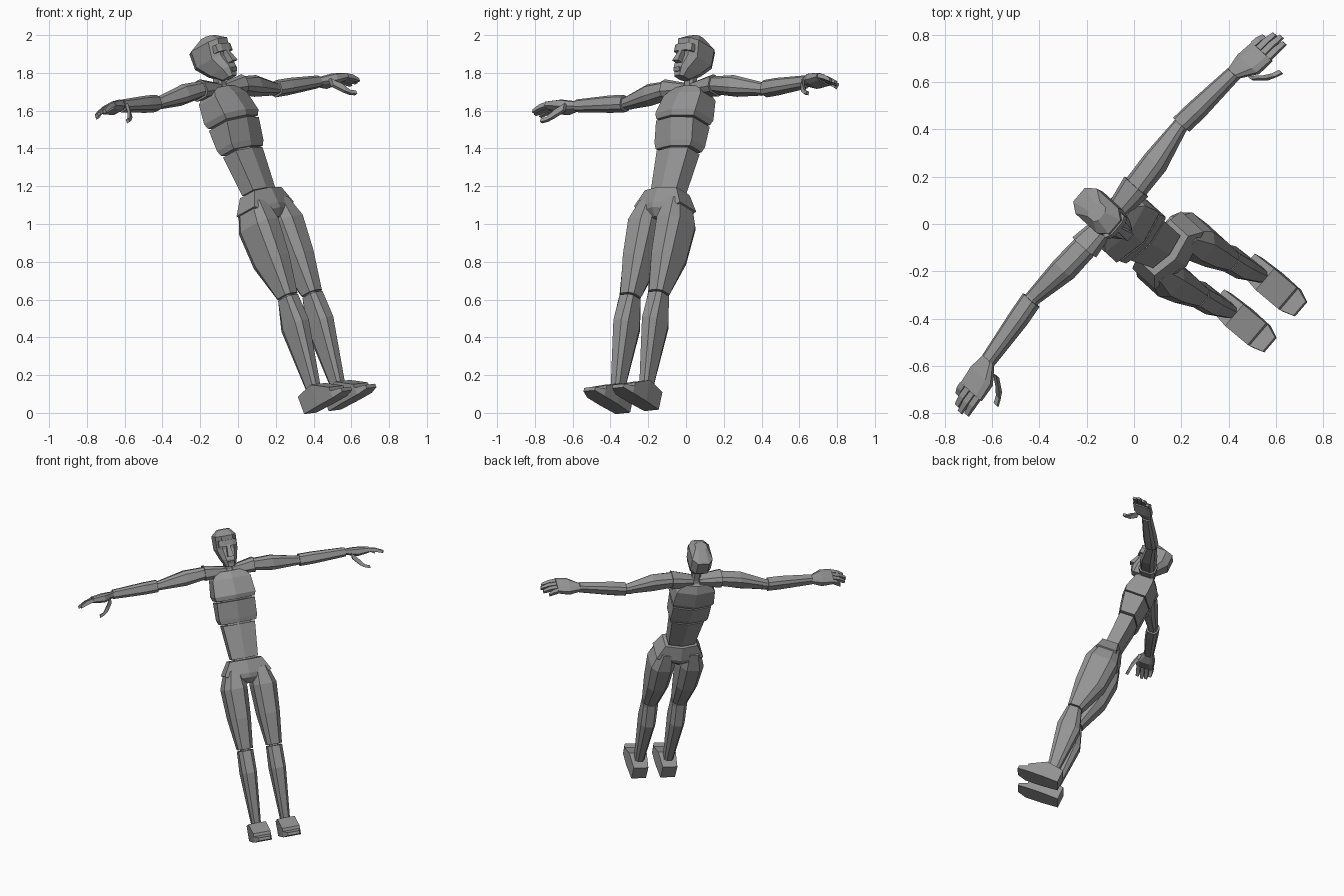
import bpy, bmesh
from mathutils import Matrix, Vector

default_cube = bpy.data.objects.get("Cube")
if default_cube:
    bpy.data.objects.remove(default_cube, do_unlink=True)

grey = bpy.data.materials.new("plain_grey")
grey.use_nodes = True
grey.diffuse_color = (.3, .3, .3, 1)
grey.node_tree.nodes["Principled BSDF"].inputs["Base Color"].default_value = grey.diffuse_color

# Body frame: the whole figure leans back and is turned; its origin is the neck base
body_left = Vector((.65, .76, .08)).normalized()
body_up = Vector((-.34, .19, .92))
body_up = (body_up - body_left * body_up.dot(body_left)).normalized()
body_back = body_up.cross(body_left)
pose = Matrix((body_left, body_back, body_up)).transposed().to_4x4()
pose.translation = (-.1, .03, 1.72)

# Unit cross-sections: a plain box, a box with cut corners, a box with a centre ridge
corners = [(1, 1), (1, -1), (-1, -1), (-1, 1)]
box = corners
chamfered = []
for x, y in corners:
    along_edge, along_side = (x * .55, y), (x, y * .6)
    chamfered += [along_edge, along_side] if x == y else [along_side, along_edge]
ridged = [(0, 1), (1, .7), (1, -.7), (0, -1), (-1, -.7), (-1, .7)]


def at(up, front=0, left=0):
    """A point of the body, measured from the neck base."""
    return Vector((left, -front, up))


def loft(name, outline, path, widths, depths):
    """Skin an outline along a path; parts beside the midline are mirrored."""
    travel = path[-1] - path[0]
    main = max(range(3), key=lambda axis: abs(travel[axis]))
    across, other = [axis for axis in (0, 2, 1) if axis != main]
    bm = bmesh.new()
    rings = []
    for centre, width, depth in zip(path, widths, depths):
        ring = []
        for x, y in outline:
            point = centre.copy()
            point[across] += x * width
            point[other] += y * depth
            ring.append(bm.verts.new(point))
        rings.append(ring)
    for low, high in zip(rings, rings[1:]):
        for i in range(len(outline)):
            bm.faces.new((low[i - 1], low[i], high[i], high[i - 1]))
    bm.faces.new(rings[0])
    bm.faces.new(rings[-1])
    bmesh.ops.recalc_face_normals(bm, faces=bm.faces)
    mesh = bpy.data.meshes.new(name)
    bm.to_mesh(mesh)
    bm.free()
    mesh.materials.append(grey)
    part = bpy.data.objects.new(name, mesh)
    bpy.context.collection.objects.link(part)
    part.matrix_world = pose
    if path[0].x > 0:
        mirror = part.modifiers.new("other_side", "MIRROR")
        mirror.use_mirror_merge = False


def joint(name, centre, direction, size):
    """A small block filling the seam between two limb segments."""
    reach = direction * size
    loft(name, chamfered, [centre - reach, centre + reach], [size, size], [size, size])


# Head, brow, nose, mouth and neck
loft("head", chamfered,
     path=[at(.02, .09), at(.07, .06), at(.14, .02), at(.23, .03), at(.27, .05)],
     widths=[.03, .05, .07, .07, .04], depths=[.04, .08, .1, .11, .03])
loft("brow", chamfered, path=[at(.16, .11), at(.2, .11)], widths=[.06, .06], depths=[.03, .03])
loft("nose", box, path=[at(.09, .14), at(.17, .13)], widths=[.02, .01], depths=[.03, .01])
loft("mouth", box, path=[at(.04, .13), at(.06, .13)], widths=[.02, .02], depths=[.01, .02])
loft("neck", chamfered, path=[at(-.04), at(0, .01), at(.08, .03)],
     widths=[.05, .03, .03], depths=[.05, .03, .03])

# Torso blocks, separated by narrow seams around a hidden core
loft("chest", ridged, path=[at(-.01), at(-.06), at(-.17, .01), at(-.2, .01)],
     widths=[.09, .13, .14, .13], depths=[.06, .09, .11, .1])
loft("ribs", ridged, path=[at(-.21, .01), at(-.33), at(-.36)],
     widths=[.13, .13, .12], depths=[.1, .08, .07])
loft("abdomen", ridged, path=[at(-.37), at(-.6, .01)], widths=[.11, .09], depths=[.07, .06])
loft("torso_core", ridged, path=[at(-.1), at(-.64, .01)], widths=[.09, .07], depths=[.06, .05])
loft("pelvis", ridged, path=[at(-.61, .02), at(-.7, .01), at(-.73, .01), at(-.77, .01)],
     widths=[.11, .16, .11, .03], depths=[.08, .1, .1, .07])

# Legs
hip, knee, ankle = at(-.67, .01, .09), at(-1.2, .03, .1), at(-1.7, -.02, .1)
loft("thighs", chamfered, path=[hip, at(-.79, .01, .1), at(-.99, .01, .1), knee],
     widths=[.05, .08, .07, .05], depths=[.08, .11, .1, .05])
joint("knees", knee, at(1), .03)
loft("shins", chamfered, path=[knee - at(.01), at(-1.36, .01, .1), ankle],
     widths=[.05, .05, .03], depths=[.05, .08, .04])
joint("ankles", ankle, at(1), .03)

# Feet: a wedge with a lower toe block
sole = at(-1.81, 0, .1)
loft("feet", box, path=[sole + at(.04, -.1), sole + at(.05, .02), sole + at(.02, .13)],
     widths=[.05, .06, .06], depths=[.05, .06, .03])
loft("toes", box, path=[sole + at(.01, .13), sole + at(.01, .19)],
     widths=[.06, .04], depths=[.02, .01])

# Arms
shoulder, elbow, wrist = at(0, 0, .17), at(-.03, -.04, .48), at(-.03, -.01, .8)
loft("shoulders", chamfered, path=[at(-.01, 0, .02), shoulder],
     widths=[.03, .05], depths=[.04, .06])
loft("upper_arms", chamfered, path=[shoulder, at(-.01, -.01, .3), elbow],
     widths=[.04, .05, .03], depths=[.05, .05, .03])
joint("elbows", elbow, at(0, 0, 1), .03)
loft("forearms", chamfered, path=[elbow + at(0, 0, .01), at(-.03, -.03, .58), wrist],
     widths=[.04, .04, .03], depths=[.04, .04, .03])

# Hands: palm, four fingers bent down at the middle, hanging thumb
knuckles = at(-.04, .02, .95)
loft("palms", chamfered, path=[wrist, at(-.04, .01, .87), knuckles],
     widths=[.02, .03, .02], depths=[.03, .06, .06])
for finger in range(4):
    root = knuckles + at(0, .03 * finger - .05)
    reach = .1 - .012 * (finger - 2) ** 2
    loft(f"fingers_{finger + 1}", box,
         path=[root, root + at(-.01, 0, reach / 2), root + at(-.03, 0, reach)],
         widths=[.012, .013, .009], depths=[.013, .013, .01])
loft("thumbs", box,
     path=[at(-.06, .05, .83), at(-.11, .08, .87), at(-.14, .09, .9), at(-.15, .1, .93)],
     widths=[.02, .02, .01, .01], depths=[.01, .01, .01, .01])
